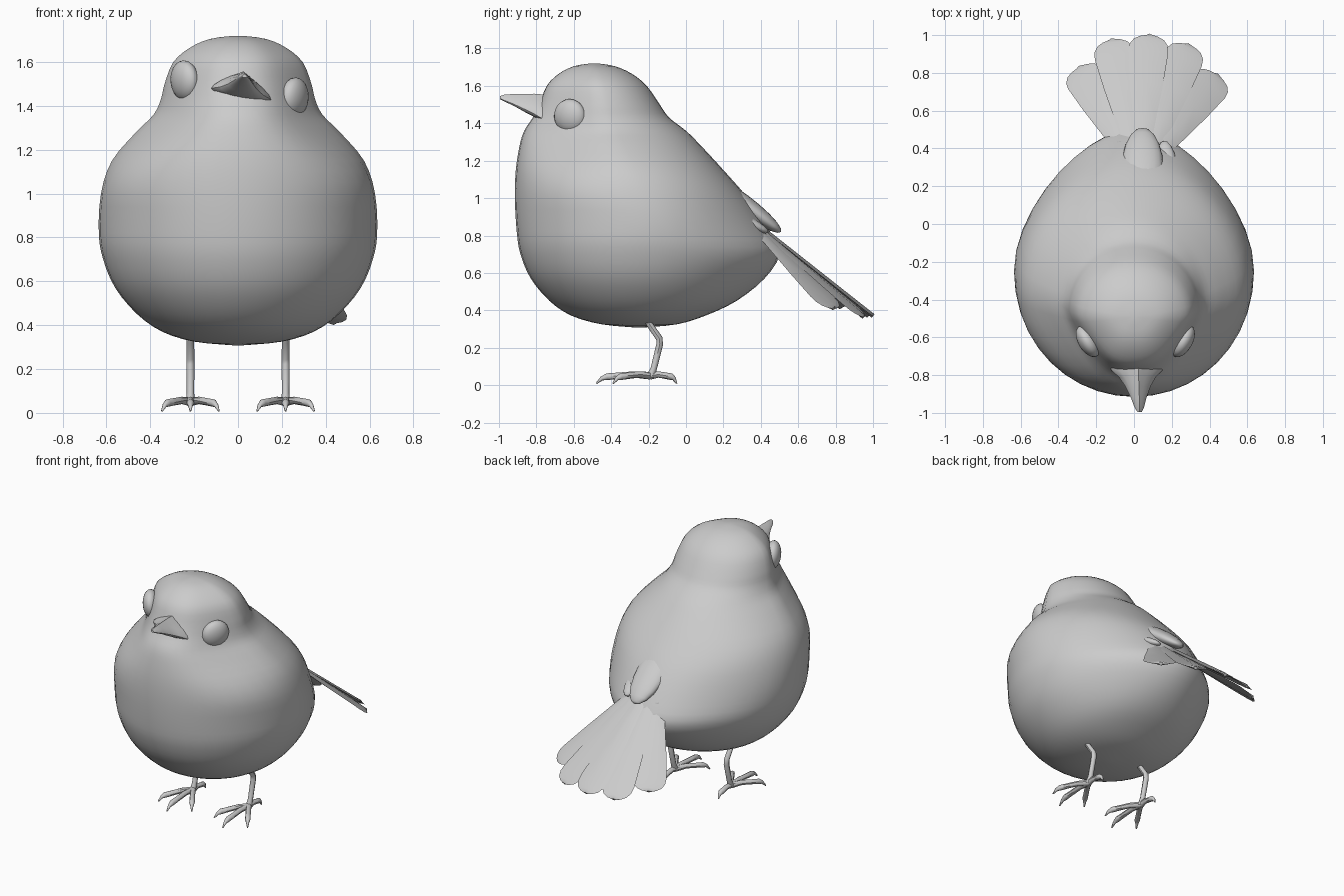
import bpy, bmesh, math
from mathutils import Vector, Matrix

if "Cube" in bpy.data.objects:
    bpy.data.objects.remove(bpy.data.objects["Cube"])


def loft(name, rings):
    """Skin a list of equal-length closed rings and cap both ends."""
    bm = bmesh.new()
    rows = [[bm.verts.new(p) for p in r] for r in rings]
    n = len(rows[0])
    for a, b in zip(rows, rows[1:]):
        for i in range(n):
            j = (i + 1) % n
            bm.faces.new((a[i], a[j], b[j], b[i]))
    bm.faces.new(rows[0])
    bm.faces.new(rows[-1])
    bmesh.ops.recalc_face_normals(bm, faces=bm.faces)
    return finish(name, bm)


def finish(name, bm, angle=45):
    me = bpy.data.meshes.new(name)
    bm.to_mesh(me)
    bm.free()
    ob = bpy.data.objects.new(name, me)
    bpy.context.collection.objects.link(ob)
    bpy.ops.object.select_all(action='DESELECT')
    bpy.context.view_layer.objects.active = ob
    ob.select_set(True)
    bpy.ops.object.shade_smooth_by_angle(angle=math.radians(angle))
    return ob


def tube(name, pts, radii, n=8):
    pts = [Vector(p) for p in pts]
    rings = []
    for i, p in enumerate(pts):
        d = (pts[min(i + 1, len(pts) - 1)] - pts[max(i - 1, 0)]).normalized()
        v = d.cross(Vector((1, 0, 0))).normalized()
        u = v.cross(d)
        rings.append([p + radii[i] * (u * math.cos(2 * math.pi * k / n) + v * math.sin(2 * math.pi * k / n))
                      for k in range(n)])
    return loft(name, rings)


def ellipsoid(name, centre, radii, axis, seg=24):
    """Ellipsoid whose local z points along axis."""
    bm = bmesh.new()
    q = Vector(axis).to_track_quat('Z', 'Y').to_matrix().to_4x4()
    m = Matrix.Translation(centre) @ q @ Matrix.Diagonal((*radii, 1))
    bmesh.ops.create_uvsphere(bm, u_segments=seg, v_segments=seg // 2, radius=1, matrix=m)
    return finish(name, bm)


def spline(rows, steps):
    out = []
    for i in range(len(rows) - 1):
        a, b = rows[max(i - 1, 0)], rows[i]
        c, d = rows[i + 1], rows[min(i + 2, len(rows) - 1)]
        for s in range(steps):
            t = s / steps
            out.append([0.5 * (2 * q + (r - p) * t + (2 * p - 5 * q + 4 * r - u) * t * t
                               + (3 * q - p - 3 * r + u) * t ** 3)
                        for p, q, r, u in zip(a, b, c, d)])
    return out + [rows[-1]]


def ramp(v, a, b):
    t = min(1, max(0, (v - a) / (b - a)))
    return t * t * (3 - 2 * t)


# Body and head: height, front y, back y, half width
profile = [
    (0.308, -0.27, -0.23, 0.02), (0.325, -0.45, -0.05, 0.20), (0.37, -0.61, 0.10, 0.345),
    (0.45, -0.73, 0.27, 0.46), (0.57, -0.83, 0.42, 0.56), (0.70, -0.885, 0.50, 0.615),
    (0.82, -0.905, 0.45, 0.635), (1.0, -0.915, 0.33, 0.625), (1.15, -0.91, 0.20, 0.575),
    (1.28, -0.89, 0.08, 0.465), (1.36, -0.865, 0.0, 0.385), (1.43, -0.82, -0.09, 0.352),
    (1.50, -0.785, -0.14, 0.335), (1.60, -0.745, -0.21, 0.295), (1.665, -0.68, -0.29, 0.22),
    (1.705, -0.60, -0.38, 0.13), (1.72, -0.51, -0.47, 0.02)]
N = 40
rings = []
for z, yf, yb, w in spline(profile, 3):
    cy = min((yf + yb) / 2, -0.25)                  # widest point of the ring
    head = ramp(z, 1.0, 1.35)
    rump = 0.22 * ramp(z, 0.35, 0.6) * (1 - ramp(z, 0.85, 1.15))
    ring = []
    for k in range(N):
        a = 2 * math.pi * k / N
        c, s = math.cos(a), math.sin(a)
        narrow = rump * max(0, c) ** 2 + 0.17 * head * max(0, -2 * c * abs(s))
        ring.append((w * s * (1 - narrow), cy + c * (yb - cy if c > 0 else cy - yf), z))
    rings.append(ring)
loft("body", rings)

# Beak: y, half width, corner height, ridge height, lower depth; rolled with the tilted head
roll = -0.19
rings = []
for y, w, zc, top, low in [(-0.70, 0.145, 1.445, 0.11, 0.02), (-0.775, 0.138, 1.455, 0.10, 0.025),
                           (-0.81, 0.10, 1.468, 0.09, 0.03), (-0.86, 0.068, 1.487, 0.07, 0.025),
                           (-0.92, 0.042, 1.51, 0.046, 0.015), (-0.97, 0.026, 1.527, 0.027, 0.01),
                           (-0.995, 0.012, 1.535, 0.010, 0.006)]:
    cx = 0.015 + 0.015 * (-0.77 - y) / 0.23
    ring = []
    for k in range(16):
        a = 2 * math.pi * k / 16
        c, s = math.cos(a), math.sin(a)
        u = w * c
        v = top * (0.65 * (1 - abs(c)) + 0.35 * s) if s > 0 else low * s
        ring.append((cx + u * math.cos(roll) - v * math.sin(roll) * 0.4, y,
                     zc + u * math.sin(roll) + v))
    rings.append(ring)
loft("beak", rings)

# Eyes
for x, name, z in ((-0.243, "left_eye", 1.515), (0.258, "right_eye", 1.437)):
    ellipsoid(name, (x, -0.62, z), (0.093, 0.093, 0.052), (3.5 * x, -0.5, -0.08))

# Fanned tail feathers: base and tip points
feathers = [((-0.04, 0.36, 0.85), (-0.29, 0.83, 0.415)), ((0.00, 0.36, 0.865), (-0.12, 0.975, 0.37)),
            ((0.045, 0.36, 0.875), (0.08, 1.0, 0.37)), ((0.09, 0.36, 0.865), (0.285, 0.95, 0.365)),
            ((0.13, 0.36, 0.85), (0.44, 0.79, 0.41))]
for i, (a, b) in enumerate(feathers):
    a, b = Vector(a), Vector(b)
    d = b - a
    side = Vector((d.y, -d.x, 0)).normalized()
    up = side.cross(d).normalized()
    rings = []
    for t, w in ((0, 0.032), (0.3, 0.06), (0.6, 0.088), (0.86, 0.106), (0.92, 0.101),
                 (0.965, 0.08), (0.99, 0.048), (1.0, 0.015)):
        p = a + d * t
        rings.append([p + side * w, p + up * 0.012, p - side * w, p - up * 0.012])
    loft("tail_feather_%d" % (i + 1), rings)

# Covert feathers over the tail root
ellipsoid("rump_covert", (0.045, 0.30, 0.975), (0.11, 0.05, 0.26), (0.0, 0.80, -0.60), 20)
for side, name in ((-1, "left_covert"), (1, "right_covert")):
    ellipsoid(name, (0.045 + 0.13 * side, 0.325, 0.875), (0.05, 0.03, 0.13),
              (-0.12 * side, 0.8, -0.40), 16)

# Legs, toes and claws
for side, name in ((-1, "left"), (1, "right")):
    x = 0.217 * side
    tube(name + "_leg", [(x, -0.22, 0.37), (x, -0.195, 0.325), (x, -0.143, 0.25), (x, -0.14, 0.22),
                         (x, -0.172, 0.09), (x, -0.19, 0.045)],
         [0.017, 0.017, 0.018, 0.018, 0.017, 0.022])
    for toe, dx, dy in (("inner", -0.13 * side, -0.20), ("middle", 0.0, -0.29),
                        ("outer", 0.13 * side, -0.20), ("back", 0.0, 0.14)):
        path = [(0, 0.05), (0.3, 0.057), (0.6, 0.05), (0.8, 0.045), (0.9, 0.035), (1.0, 0.008)]
        tube(name + "_" + toe + "_toe", [(x + dx * t, -0.19 + dy * t, z) for t, z in path],
             [0.02, 0.017, 0.017, 0.018, 0.011, 0.004])
